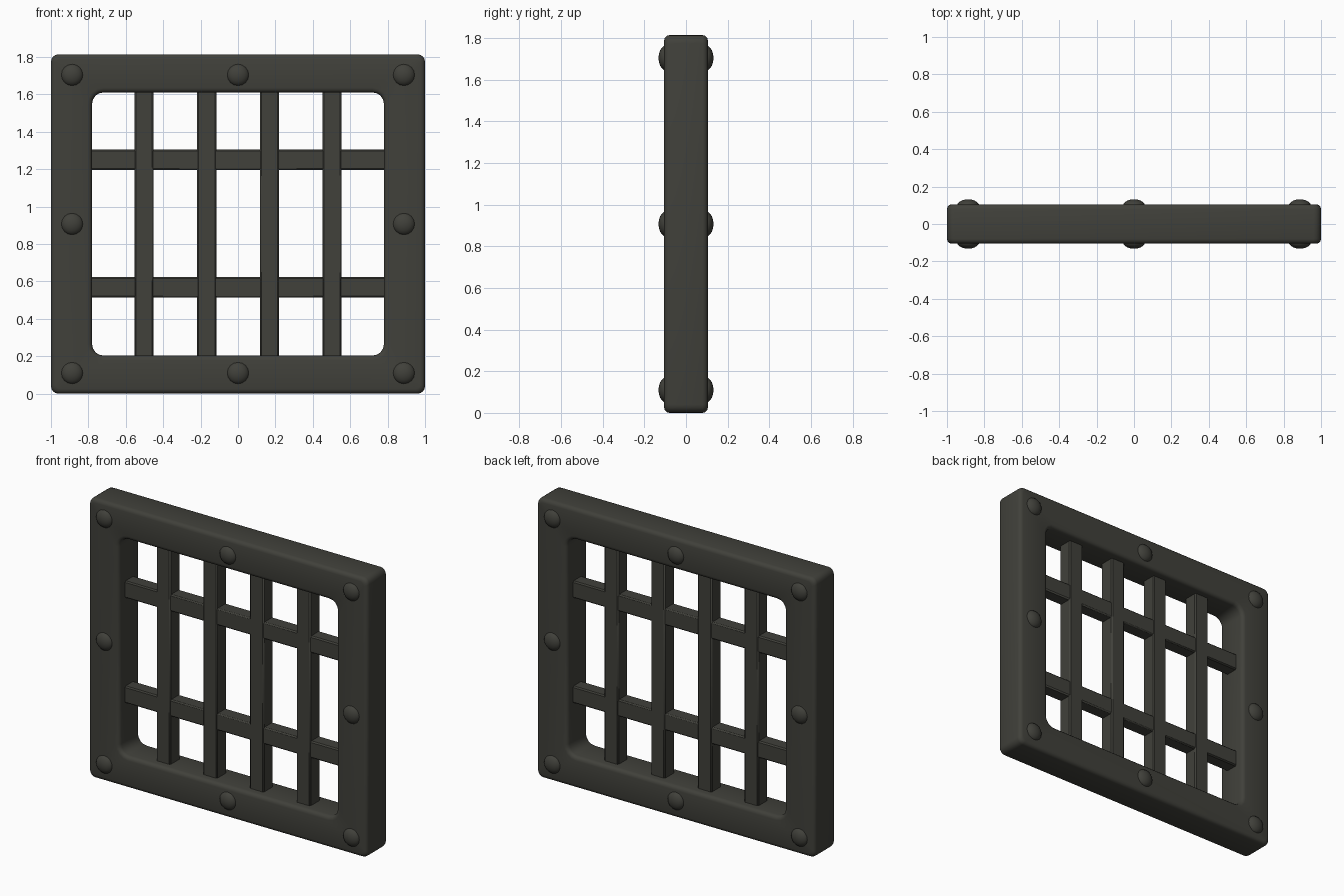
import bpy, bmesh
from math import sin, cos, pi

if "Cube" in bpy.data.objects:
    bpy.data.objects.remove(bpy.data.objects["Cube"])

iron = bpy.data.materials.new("dark iron")
iron.use_nodes = True
COLOR = (0.052, 0.052, 0.043, 1)
iron.diffuse_color = COLOR
iron.node_tree.nodes["Principled BSDF"].inputs["Base Color"].default_value = COLOR

MID = 0.907           # height of the centre
HALF_DEPTH = 0.105
STEPS = 4             # segments per rounded corner


def finish(name, bm):
    bmesh.ops.recalc_face_normals(bm, faces=bm.faces)
    mesh = bpy.data.meshes.new(name)
    bm.to_mesh(mesh)
    bm.free()
    mesh.materials.append(iron)
    obj = bpy.data.objects.new(name, mesh)
    bpy.context.collection.objects.link(obj)
    bpy.ops.object.select_all(action="DESELECT")
    obj.select_set(True)
    bpy.context.view_layer.objects.active = obj
    bpy.ops.object.shade_smooth_by_angle(angle=pi / 5)
    return obj


def rounded_loop(bm, half_w, half_h, radius, y):
    """Ring of vertices around a rounded rectangle in the xz plane."""
    ring = []
    for i, (sx, sz) in enumerate([(1, 1), (-1, 1), (-1, -1), (1, -1)]):
        for k in range(STEPS + 1):
            a = (i + k / STEPS) * pi / 2
            ring.append(bm.verts.new((sx * (half_w - radius) + radius * cos(a), y,
                                      MID + sz * (half_h - radius) + radius * sin(a))))
    return ring


# Frame: rounded rectangular rings joined around a softened square section
bm = bmesh.new()
section = []
BEVEL = 0.025
for side, sy in [("outer", -1), ("outer", 1), ("inner", 1), ("inner", -1)]:
    arc = [(BEVEL * (1 - cos(t * pi / 6)), BEVEL * (1 - sin(t * pi / 6))) for t in range(4)]
    if (side == "outer") == (sy < 0):
        arc.reverse()
    section += [(side, inset, sy * (HALF_DEPTH - drop)) for inset, drop in arc]
rings = []
for side, inset, y in section:
    if side == "outer":
        rings.append(rounded_loop(bm, 1 - inset, MID - inset, 0.04 - inset / 2, y))
    else:
        rings.append(rounded_loop(bm, 0.78 + inset, 0.703 + inset, 0.06 + inset, y))
for i, ring in enumerate(rings):
    after = rings[(i + 1) % len(rings)]
    for j in range(len(ring)):
        k = (j + 1) % len(ring)
        bm.faces.new((ring[j], ring[k], after[k], after[j]))
finish("frame", bm)


def bar(name, center, size):
    bm = bmesh.new()
    bmesh.ops.create_cube(bm, size=1)
    for v in bm.verts:
        v.co = [c + p * s for c, p, s in zip(center, v.co, size)]
    bmesh.ops.bevel(bm, geom=bm.edges[:], offset=0.008, segments=1, affect="EDGES")
    finish(name, bm)


# Grille bars, with their ends buried in the frame
for i in range(4):
    bar(f"vertical_bar_{i + 1}", (-0.502 + i * 0.335, 0, MID), (0.102, 0.1, 1.5))
for name, z in [("lower", 0.568), ("upper", 1.25)]:
    bar(f"{name}_crossbar", (0, 0, z), (1.66, 0.09, 0.11))

# Domed rivets on both faces at the corners and edge middles
for face, sy in [("front", -1), ("back", 1)]:
    count = 0
    for x in (-0.887, 0, 0.887):
        for z in (MID - 0.797, MID, MID + 0.797):
            if x == 0 and z == MID:
                continue
            count += 1
            bm = bmesh.new()
            bmesh.ops.create_uvsphere(bm, u_segments=16, v_segments=10, radius=1)
            for v in bm.verts:
                px, py, pz = v.co
                v.co = (x + px * 0.06, sy * 0.095 + pz * 0.037, z + py * 0.06)
            finish(f"{face}_rivet_{count}", bm)
